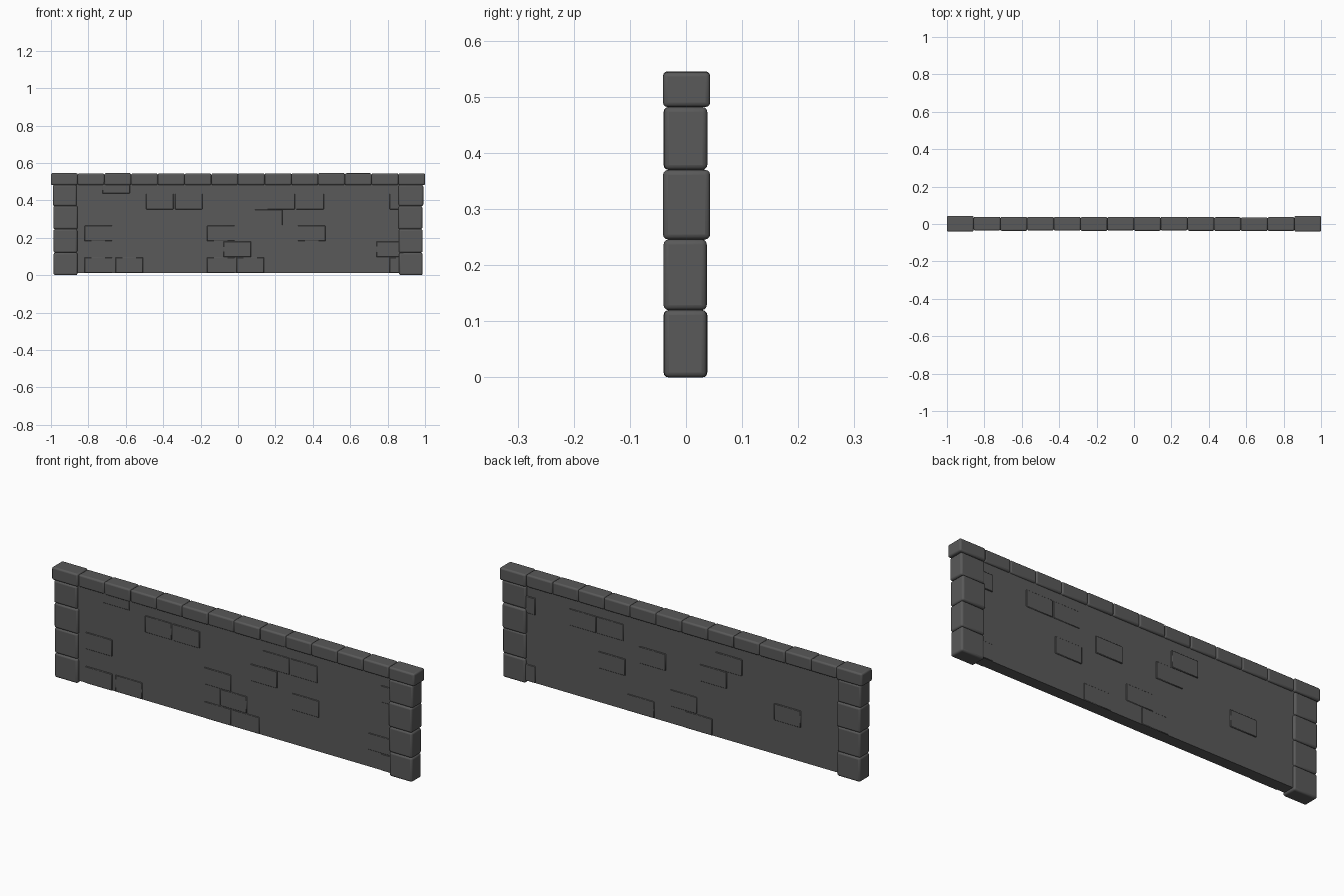
import bpy, random

if "Cube" in bpy.data.objects:
    bpy.data.objects.remove(bpy.data.objects["Cube"])

random.seed(4)
stone = bpy.data.materials.new("dark grey stone")
stone.diffuse_color = (0.1, 0.1, 0.1, 1)
stone.use_nodes = True
stone.node_tree.nodes["Principled BSDF"].inputs["Base Color"].default_value = stone.diffuse_color


def block(name, x0, x1, y0, y1, z0, z1, bevel=0.0, segments=2):
    """Box from its limits, with optional rounded edges."""
    bpy.ops.mesh.primitive_cube_add(size=1)
    ob = bpy.context.object
    ob.name = name
    size = (x1 - x0, y1 - y0, z1 - z0)
    mid = ((x0 + x1) / 2, (y0 + y1) / 2, (z0 + z1) / 2)
    for v in ob.data.vertices:
        v.co = [v.co[i] * size[i] + mid[i] for i in range(3)]
    ob.data.materials.append(stone)
    if bevel:
        m = ob.modifiers.new("rounded_edges", 'BEVEL')
        m.width, m.segments = bevel, segments
        bpy.ops.object.shade_smooth_by_angle(angle=0.6)
    return ob


# Flat wall core
HALF = 0.028
block("wall_panel", -0.9, 0.9, -HALF, HALF, 0.012, 0.5)

# End pillars: four stacked stones on each side
levels = [0.0, 0.12, 0.246, 0.37, 0.482]
depths = {-1: [(-.04, .038), (-.039, .037), (-.04, .039), (-.04, .038)],
          1: [(-.039, .037), (-.04, .037), (-.041, .043), (-.039, .038)]}
for side in (-1, 1):
    for i, (y0, y1) in enumerate(depths[side]):
        a = 0.86 + random.uniform(-0.003, 0.003)
        b = 0.988 + random.uniform(-0.003, 0.003)
        x0, x1 = sorted((side * a, side * b))
        block("pillar_stone", x0, x1, y0, y1, levels[i], levels[i + 1], 0.009, 3)

# Coping: fourteen cap stones along the top
N = 14
w = 2 / N
for i in range(N):
    x = -1 + i * w
    end = i in (0, N - 1)
    y0 = -0.041 if end else -0.036 + random.uniform(-.002, .002)
    y1 = 0.043 if end else 0.037 + random.uniform(-.002, .002)
    block("cap_stone", x, x + w, y0, y1, 0.482, 0.545 + random.uniform(-.002, .001), 0.008, 3)

# Scattered bricks standing slightly proud of each face: (left x, row)
front = [(-.82, 0), (-.655, 0), (-.165, 0), (-.008, 0), (.81, 0), (-.078, 1), (.74, 1),
         (-.165, 2), (.32, 2), (-.82, 2), (.09, 3), (.157, 4), (.312, 4), (-.492, 4),
         (-.337, 4), (.81, 4), (-.725, 5)]
back = [(.81, 0), (.155, 0), (-.165, 0), (-.08, 1), (.315, 2), (-.655, 2), (.09, 3),
        (-.245, 3), (-.33, 4), (.325, 4), (.475, 4), (.81, 4)]
for name, side, bricks in (("front_brick", -1, front), ("back_brick", 1, back)):
    for x, row in bricks:
        out = HALF + random.uniform(0.002, 0.005)
        y0, y1 = sorted((side * 0.01, side * out))
        z = 0.012 + row * 0.085
        block(name, x, min(x + 0.147, 0.95), y0, y1, z, min(z + 0.083, 0.5), 0.002, 1)
